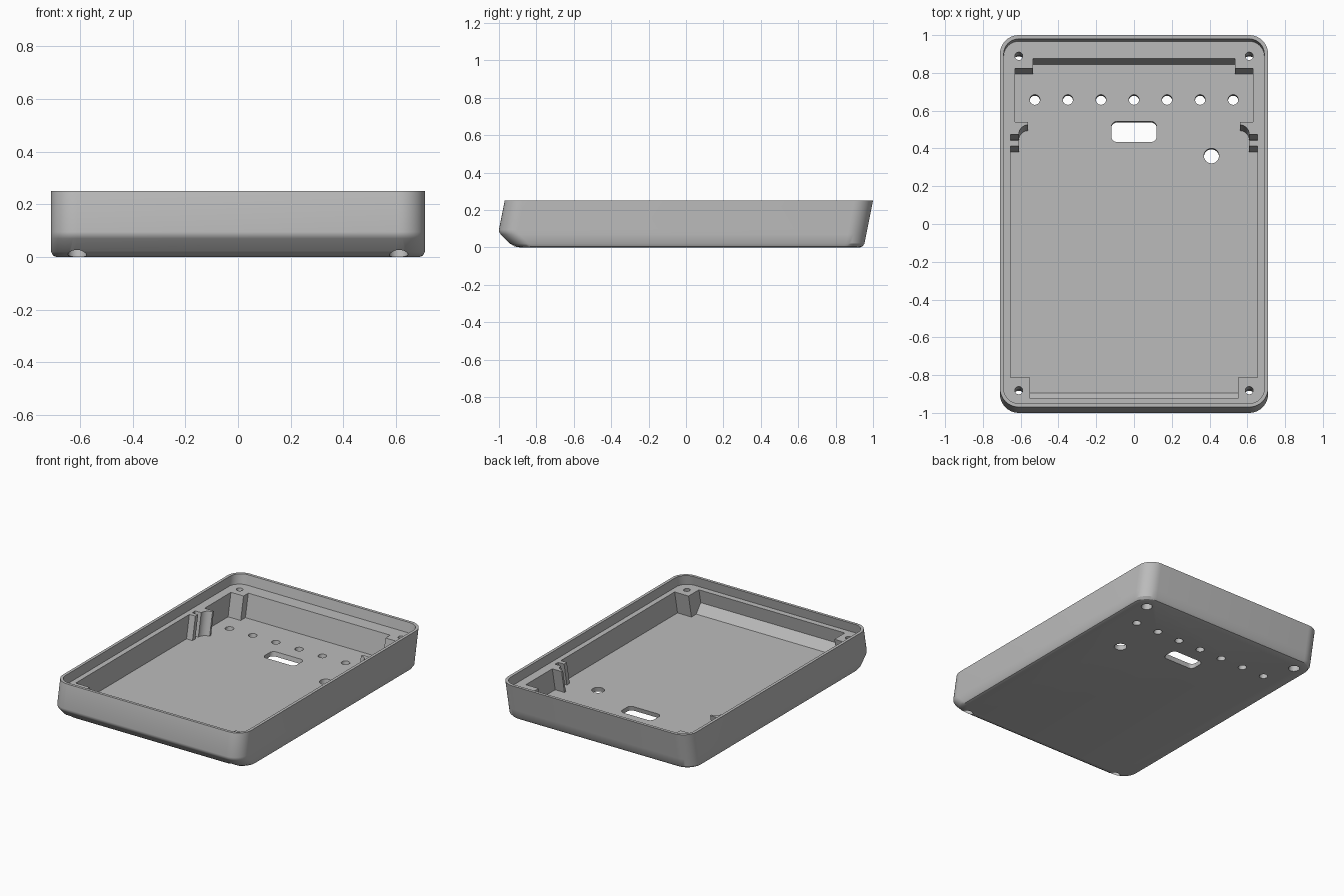
import bpy, bmesh, math
from mathutils import Matrix

if "Cube" in bpy.data.objects:
    bpy.data.objects.remove(bpy.data.objects["Cube"])

TOP, LEDGE, FLOOR = 0.25, 0.185, 0.03
LEAN = 0.2  # the whole tray leans backwards

grey = bpy.data.materials.new("plain grey")
grey.use_nodes = True
grey.diffuse_color = (0.5, 0.5, 0.5, 1)
grey.node_tree.nodes["Principled BSDF"].inputs["Base Color"].default_value = (0.5, 0.5, 0.5, 1)


def rounded_rect(x0, x1, y0, y1, r, steps=10):
    corners = [(x1 - r, y1 - r), (x0 + r, y1 - r), (x0 + r, y0 + r), (x1 - r, y0 + r)]
    pts = []
    for i, (cx, cy) in enumerate(corners):
        for k in range(steps + 1):
            a = math.pi / 2 * (i + k / steps)
            pts.append((cx + r * math.cos(a), cy + r * math.sin(a)))
    return pts


def circle(x, y, r, n=32):
    return [(x + r * math.cos(math.tau * i / n), y + r * math.sin(math.tau * i / n)) for i in range(n)]


def loft(name, rings, bevel_test=None, bevel=0):
    """Closed solid through a stack of (outline, z) rings."""
    bm = bmesh.new()
    loops = [[bm.verts.new((x, y, z)) for x, y in pts] for pts, z in rings]
    for a, b in zip(loops, loops[1:]):
        for i in range(len(a)):
            j = (i + 1) % len(a)
            bm.faces.new((a[i], a[j], b[j], b[i]))
    bm.faces.new(loops[0][::-1])
    bm.faces.new(loops[-1])
    if bevel_test:
        edges = [e for e in bm.edges if all(bevel_test(v.co) for v in e.verts)]
        bmesh.ops.bevel(bm, geom=edges, offset=bevel, segments=1, affect='EDGES')
    bmesh.ops.recalc_face_normals(bm, faces=bm.faces)
    mesh = bpy.data.meshes.new(name)
    bm.to_mesh(mesh)
    bm.free()
    ob = bpy.data.objects.new(name, mesh)
    bpy.context.collection.objects.link(ob)
    return ob


def prism(name, pts, z0, z1):
    return loft(name, [(pts, z0), (pts, z1)])


# Outer shell: rounded bottom edge, chamfered front
levels = [  # z, half width, front, back
    (0, 0.69, -0.84, 0.98), (0.005, 0.702, -0.868, 0.992), (0.02, 0.71, -0.895, 1.0),
    (0.07, 0.71, -0.955, 1.0), (0.082, 0.71, -0.965, 1.0), (0.095, 0.71, -0.969, 1.0),
    (TOP, 0.71, -0.969, 1.0)]
tray = loft("tray_shell", [(rounded_rect(-w, w, f, b, 0.1), z) for z, w, f, b in levels])
tray.data.materials.append(grey)

# Recess for the lid
cutters = [prism("lid_recess", rounded_rect(-0.69, 0.69, -0.95, 0.98, 0.08), LEDGE, TOP + 0.1)]

# Inner cavity outline, leaving corner posts and side ribs
arc = [(0.56 + 0.05 * math.cos(a), 0.488 + 0.05 * math.sin(a))
       for a in [math.pi / 2 * k / 8 for k in range(9)]]
half = [(0.55, -0.912), (0.55, -0.80), (0.655, -0.80), (0.655, 0.425), (0.61, 0.425),
        (0.61, 0.455), (0.655, 0.455), (0.655, 0.488)] + arc + [
        (0.56, 0.553), (0.63, 0.553), (0.63, 0.837), (0.535, 0.837), (0.535, 0.888)]
outline = half + [(-x, y) for x, y in reversed(half)]
cutters.append(loft("cavity", [(outline, FLOOR), (outline, LEDGE + 0.03)],
                    lambda co: co.z < FLOOR + 0.01 and co.y < -0.9, 0.06))

# Screw holes with wide recesses underneath
for sx in (-1, 1):
    for y in (-0.868, 0.902):
        cutters.append(prism("screw_hole", circle(sx * 0.61, y, 0.021), -0.1, TOP))
        cutters.append(prism("screw_recess", circle(sx * 0.61, y, 0.035), -0.1, 0.1))

# Floor openings: row of small holes, slot and button hole
for i in range(-3, 4):
    cutters.append(prism("row_hole", circle(i * 0.175, 0.702, 0.027), -0.1, 0.1))
cutters.append(prism("slot", rounded_rect(-0.12, 0.12, 0.478, 0.587, 0.03), -0.1, 0.1))
cutters.append(prism("button_hole", circle(0.41, 0.405, 0.04), -0.1, 0.1))

# Cut everything out of the shell
bpy.context.view_layer.objects.active = tray
for cutter in cutters:
    cutter.hide_render = True
    mod = tray.modifiers.new("cut", 'BOOLEAN')
    mod.operation, mod.solver, mod.object = 'DIFFERENCE', 'EXACT', cutter
    bpy.ops.object.modifier_apply(modifier=mod.name)
    bpy.data.objects.remove(cutter)

# Lean the walls, holes and ribs back together
shear = Matrix.Identity(4)
shear[1][2], shear[1][3] = LEAN, -LEAN * TOP
tray.data.transform(shear)

bpy.ops.object.select_all(action='DESELECT')
tray.select_set(True)
bpy.ops.object.shade_smooth_by_angle(angle=math.radians(30))
